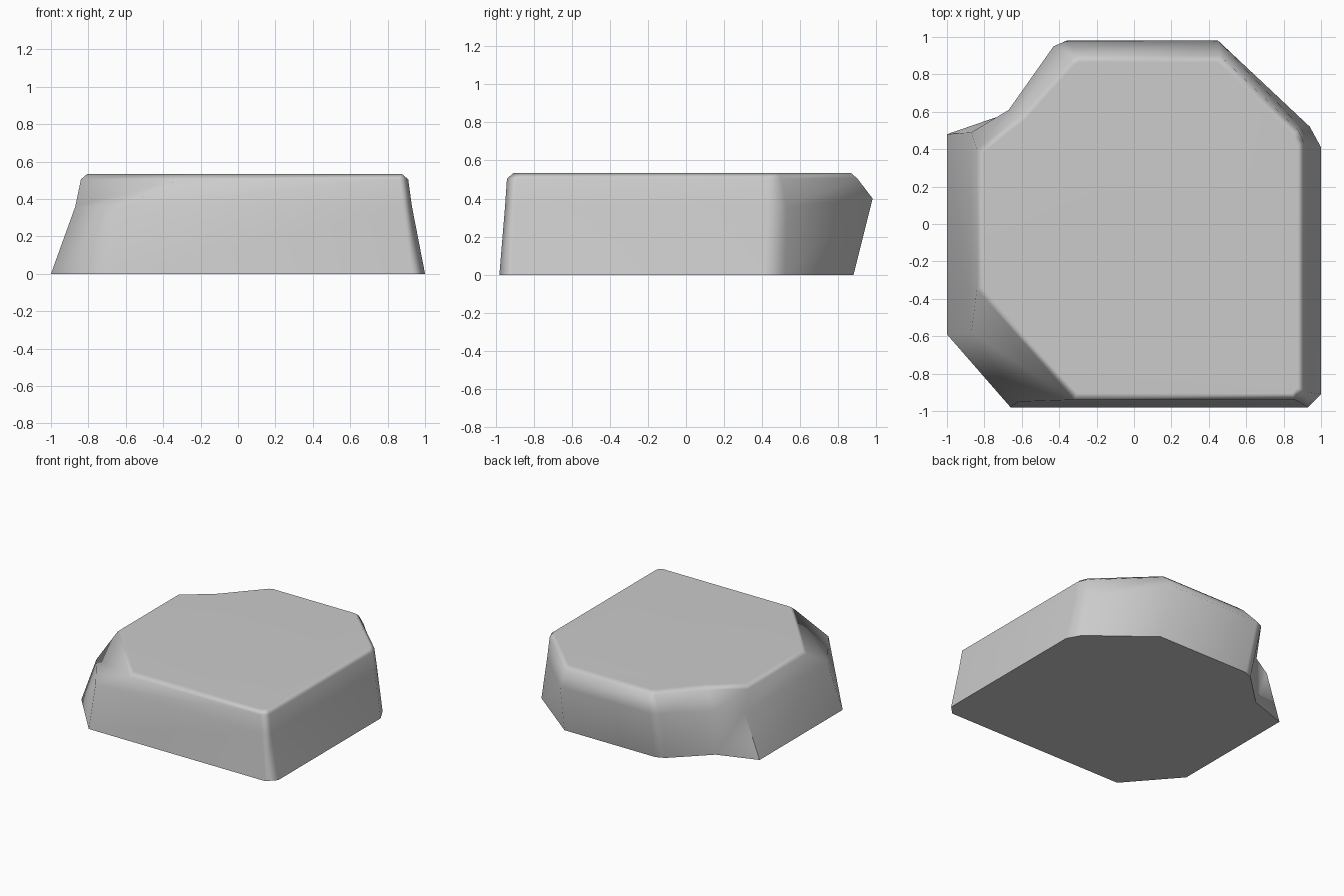
import bpy
import bmesh
import math

default_cube = bpy.data.objects.get("Cube")
if default_cube:
    bpy.data.objects.remove(default_cube, do_unlink=True)


def make_material(name, colour):
    material = bpy.data.materials.new(name)
    material.use_nodes = True
    material.diffuse_color = colour
    material.node_tree.nodes["Principled BSDF"].inputs["Base Color"].default_value = colour
    return material


def add_ring(bm, outline, height, raised=(), raised_height=0):
    """Add one horizontal cross-section, with some corners lifted."""
    return [
        bm.verts.new((x, y, raised_height if index in raised else height))
        for index, (x, y) in enumerate(outline)
    ]


def bridge_rings(bm, lower, upper):
    """Join two cross-sections that have the same number of corners."""
    count = len(lower)
    for index in range(count):
        following = (index + 1) % count
        bm.faces.new((lower[index], lower[following], upper[following], upper[index]))


# Cross-sections run counter-clockwise from the cut front corner
base_outline = [
    (-.66, -.98), (.93, -.98), (1, -.91), (1, .41), (.94, .52), (.48, .88),
    (-.34, .88), (-.41, .85), (-.68, .59), (-1, .48), (-1, -.59),
]
middle_outline = [
    (-.62, -.95), (.88, -.95), (.93, -.9), (.93, .43), (.88, .53), (.45, .98),
    (-.36, .98), (-.43, .95), (-.67, .61), (-.87, .49), (-.87, -.58),
]
shoulder_outline = [
    (-.32, -.94), (.86, -.94), (.91, -.89), (.91, .43), (.88, .5), (.46, .9),
    (-.3, .9), (-.34, .88), (-.6, .59), (-.84, .4), (-.84, -.35),
]
back_corners = (5, 6, 7)

# Rock body: base, overhanging middle and shoulder
bm = bmesh.new()
base = add_ring(bm, base_outline, 0)
middle = add_ring(bm, middle_outline, .36, back_corners, .4)
shoulder = add_ring(bm, shoulder_outline, .505)
bridge_rings(bm, base, middle)
bridge_rings(bm, middle, shoulder)
bm.faces.new(list(reversed(base)))
top_face = bm.faces.new(shoulder)

# Flat top with a narrow bevelled rim
bm.normal_update()
bmesh.ops.inset_region(bm, faces=[top_face], thickness=.035, use_even_offset=True)
for vert in top_face.verts:
    vert.co.z = .535
bmesh.ops.recalc_face_normals(bm, faces=bm.faces[:])

mesh = bpy.data.meshes.new("rock")
bm.to_mesh(mesh)
bm.free()
rock = bpy.data.objects.new("rock", mesh)
bpy.context.collection.objects.link(rock)
mesh.materials.append(make_material("stone grey", (.6, .6, .6, 1)))

# Soft rims and corners, crisp underside
bpy.ops.object.select_all(action="DESELECT")
rock.select_set(True)
bpy.context.view_layer.objects.active = rock
bpy.ops.object.shade_smooth_by_angle(angle=math.radians(60))
weighted = rock.modifiers.new("soft shading", "WEIGHTED_NORMAL")
weighted.keep_sharp = True
